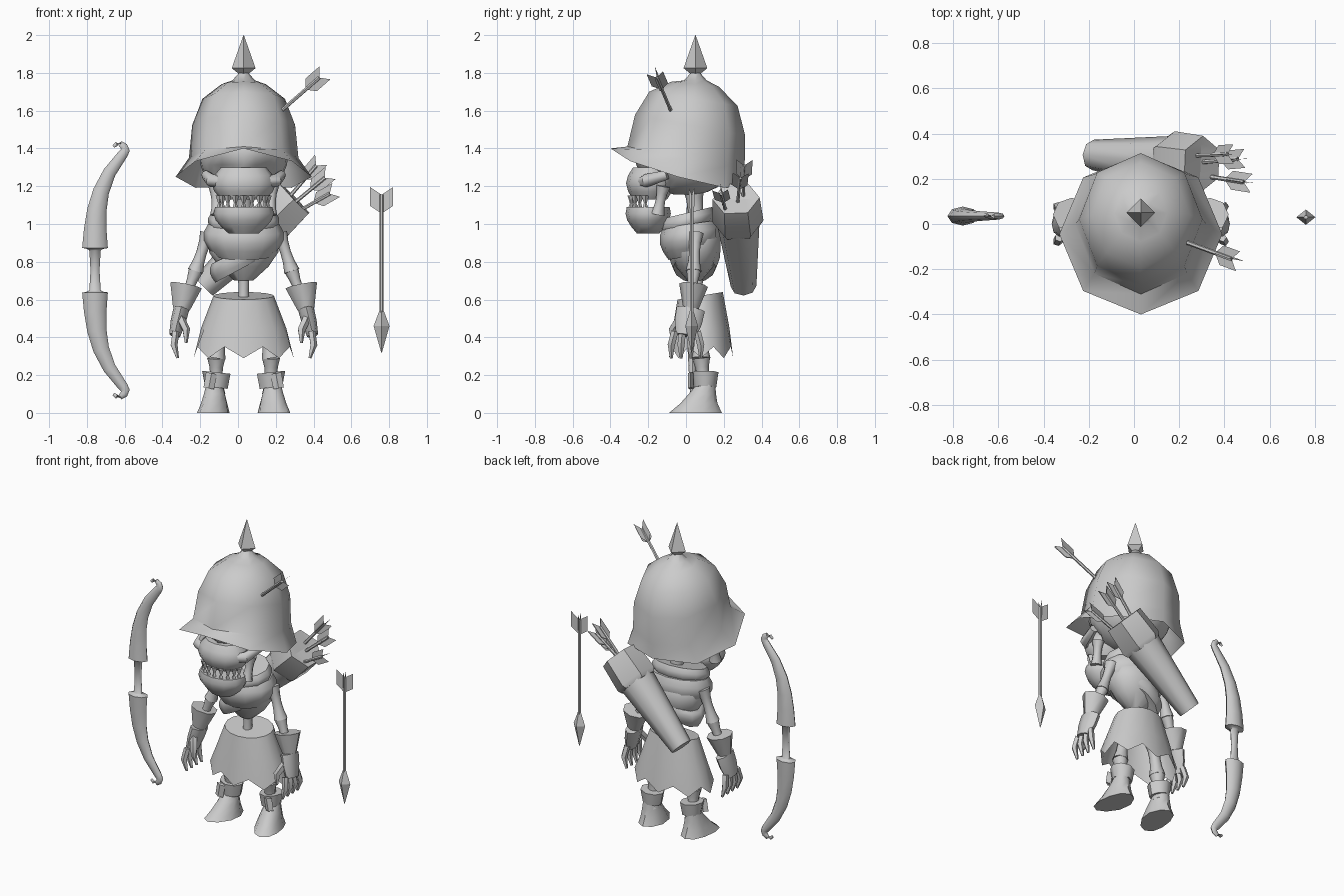
import bpy
from math import sin, cos, pi, radians
from mathutils import Vector

if "Cube" in bpy.data.objects:
    bpy.data.objects.remove(bpy.data.objects["Cube"])

CENTRE = .03  # body centre line
X_AXIS, Y_AXIS, Z_AXIS = Vector((1, 0, 0)), Vector((0, 1, 0)), Vector((0, 0, 1))
shade = .6
colour = (shade, shade, shade, 1)
grey = bpy.data.materials.new("plain_grey")
grey.use_nodes = True
grey.diffuse_color = colour
grey.node_tree.nodes["Principled BSDF"].inputs["Base Color"].default_value = colour


def make(name, verts, faces, angle=45):
    mesh = bpy.data.meshes.new(name)
    mesh.from_pydata([tuple(v) for v in verts], [], faces)
    mesh.materials.append(grey)
    mesh.shade_smooth()
    mesh.set_sharp_from_angle(angle=radians(angle))
    part = bpy.data.objects.new(name, mesh)
    bpy.context.collection.objects.link(part)
    return part


def ring(z, width, depth, y=0, x=CENTRE, sides=8, tilt=0, lean=0, peak=0, jag=0):
    """Level oval; tilt and peak raise the front, lean raises the left, jag drops every other point."""
    points = []
    for i in range(sides):
        c, s = cos(2 * pi * i / sides), sin(2 * pi * i / sides)
        lift = tilt * c + lean * s + peak * c ** 4 - jag * (i % 2 == 0)
        points.append(Vector((x + width * s, y - depth * c, z + lift)))
    return points


def loft(name, rings, bottom=True, top=True, angle=45):
    sides, last = len(rings[0]), len(rings) - 1
    faces = []
    for k in range(last):
        for i in range(sides):
            a, b = k * sides + i, k * sides + (i + 1) % sides
            faces.append((a, b, b + sides, a + sides))
    if bottom:
        faces.append(tuple(reversed(range(sides))))
    if top:
        faces.append(tuple(range(last * sides, (last + 1) * sides)))
    return make(name, [v for points in rings for v in points], faces, angle)


def bowl(name, bottom, top, base, bulge, round_off=.8, **shape):
    """Swelling body that narrows again near the top."""
    rings = []
    for k in range(5):
        f = k / 4
        width = base + bulge * sin(pi * f * round_off)
        rings.append(ring(bottom + (top - bottom) * f, width, width * .75, sides=12, **shape))
    return loft(name, rings)


def tube(name, path, radii, flat=1, sides=8, ref=X_AXIS, angle=45):
    """Oval tube along a path; flat scales the width across ref."""
    path = [Vector(p) for p in path]
    rings = []
    for k, (point, radius) in enumerate(zip(path, radii)):
        along = (path[min(k + 1, len(path) - 1)] - path[max(k - 1, 0)]).normalized()
        u = (ref - along * ref.dot(along)).normalized()
        v = along.cross(u) * flat
        turns = [2 * pi * i / sides for i in range(sides)]
        rings.append([point + (u * cos(a) + v * sin(a)) * radius for a in turns])
    return loft(name, rings, angle=angle)


def bone(name, start, end, radius):
    """Thin shaft with knobbly ends."""
    steps = [k / 4 for k in range(5)]
    path = [Vector(start).lerp(Vector(end), f) for f in steps]
    return tube(name, path, [radius * (1 + .5 * (2 * f - 1) ** 2) for f in steps])


def arrow(name, start, end, wide, narrow, head=False):
    start, end = Vector(start), Vector(end)
    along = (end - start).normalized()
    u = Y_AXIS.cross(along).normalized()
    v = along.cross(u)
    nock = end - along * .04
    tube(name + "_shaft", [start, nock], [.01, .01], sides=6)
    verts, faces = [], []
    for out in (u * wide, -u * wide, v * narrow, -v * narrow):
        k = len(verts)
        verts += [nock - along * .1, end - along * .1 + out, end + out, nock]
        faces.append(range(k, k + 4))
    make(name + "_fletching", verts, [tuple(f) for f in faces])
    if head:
        path = [start - along * d for d in (.19, .05, -.03)]
        tube(name + "_head", path, [.002, .042, .012], flat=.8, sides=4, angle=20)


# Helmet: flared brim, rounded dome and spike
rings = [ring(1.25, .36, .355, y=-.045, tilt=.1, peak=.05)]
for k in range(4):
    a = k * pi / 7
    width = .29 * cos(a) ** .6
    rings.append(ring(1.35 + .4 * sin(a), width, width * 1.07, y=.05 * sin(a), tilt=.06 * cos(a)))
rings.append(ring(1.76, .06, .06, y=.05))
rings.append(ring(1.8, .025, .025, y=.05))
loft("helmet", rings, bottom=False, angle=50)
spike = [(1.79, .02), (1.825, .063), (2, .001)]
loft("helmet_spike", [ring(z, r, r, y=.05, sides=4) for z, r in spike], angle=30)

# Skull with dented eye sockets and nose
rings = []
for k in range(1, 14):
    a = pi * k / 14
    rings.append(ring(1.36 - .21 * cos(a), .235 * sin(a), .27 * sin(a), sides=24))
skull = loft("skull", rings)
for vert in skull.data.vertices:
    p = vert.co
    for x, z, size in ((-.11, 1.27, .075), (.11, 1.27, .075), (0, 1.22, .04)):
        distance = Vector((p.x - CENTRE - x, p.z - z)).length
        if p.y < 0:
            p.y += size * max(0, 1 - (distance / size) ** 2)

# Jaws and teeth
bowl("upper_jaw", 1.13, 1.3, .12, .05, round_off=1, y=-.19)
bowl("lower_jaw", .95, 1.09, .08, .08, round_off=.65, y=-.2)
for i in range(-4, 5):
    a = i * pi / 9
    x, y = CENTRE + .13 * sin(a), -.2 - .09 * cos(a)
    tube("upper_tooth", [(x, y, 1.15), (x, y, 1.1)], [.02, .004], sides=4)
    tube("lower_tooth", [(x, y, 1.07), (x, y, 1.12)], [.02, .004], sides=4)

# Neck, spine, ribs, scarf and strap
bone("neck", (CENTRE, .06, .95), (CENTRE, .04, 1.2), .04)
bone("spine", (CENTRE, .06, .5), (CENTRE, .06, .8), .027)
bowl("ribcage", .7, 1, .05, .14, y=.045)
bowl("lower_scarf", .83, 1, .15, .065, y=.02, tilt=-.02)
bowl("upper_scarf", .95, 1.06, .14, .05, y=.01, tilt=-.03)
bowl("chest_strap", .77, .87, .15, .03, y=.045, lean=.08)

# Skirt with ragged hem
loft("skirt", [ring(.35, .265, .17, y=.08, sides=16, jag=.06),
               ring(.45, .225, .15, y=.08, sides=16),
               ring(.62, .16, .12, y=.075, sides=16, tilt=-.02)], bottom=False)

# Limbs, one set per side
for s, side in ((-1, "right_"), (1, "left_")):
    def at(out, y, z):
        return Vector((CENTRE + s * out, y, z))

    # Arm and glove
    shoulder, elbow, wrist = at(.19, .05, .95), at(.255, .04, .75), at(.33, .025, .55)
    bone(side + "upper_arm", shoulder, elbow, .028)
    bone(side + "forearm", elbow, wrist, .025)
    tube(side + "glove_cuff", [at(.305, .04, .675), wrist], [.085, .045], flat=.9)
    knuckles = at(.365, 0, .41)
    tube(side + "palm", [wrist, wrist.lerp(knuckles, .5), knuckles], [.042, .04, .03], flat=1.8)
    for i in range(4):
        y = .04 * i - .06
        tube(side + "finger", [at(.36, y, .43), at(.37, y * 1.3, .36), at(.35, y * 1.3, .29)],
             [.02, .02, .008], sides=5)
    tube(side + "thumb", [at(.335, -.03, .5), at(.305, -.07, .44), at(.305, -.07, .37)],
         [.024, .022, .008], sides=5)
    tube(side + "cheekbone", [at(.09, -.25, 1.22), at(.17, -.21, 1.23), at(.2, -.1, 1.26)],
         [.025, .035, .025], ref=Z_AXIS)
    bone(side + "jaw_hinge", at(.14, -.15, 1.05), at(.15, -.12, 1.2), .025)

    # Leg and boot
    knee = at(.145, .08, .29)
    bone(side + "thigh", at(.11, .08, .5), knee, .033)
    bone(side + "shin", knee, at(.145, .1, .1), .032)
    ankle = dict(x=CENTRE + s * .145, y=.1, lean=s * .008)
    loft(side + "boot_cuff", [ring(.135, .06, .06, **ankle), ring(.215, .075, .072, **ankle)])
    tube(side + "buckle", [at(.17, .025, .21), at(.185, .025, .13)], [.03, .028], flat=.5, sides=4)
    rings = []
    for k in range(4):
        f = k / 3
        rings.append(ring(.15 * f, .085 - .04 * f, .14 - .09 * f ** .7, y=.05 + .055 * f,
                          x=CENTRE + s * .155, sides=10))
    boot = loft(side + "boot", rings)
    for vert in boot.data.vertices:
        vert.co.x += s * max(.05 - vert.co.y, 0) / 4

# Quiver slung across the back
low, high = Vector((-.18, .305, .67)), Vector((.3, .265, 1.135))
tube("quiver_body", [low, low.lerp(high, .75)], [.068, .115], ref=Y_AXIS)
tube("quiver_collar", [low.lerp(high, f) for f in (.7, .74, 1, .98, .9)],
     [.12, .135, .125, .09, .085], sides=6, ref=Y_AXIS, angle=30)
for i, tip in enumerate(((.44, .31, 1.34), (.49, .29, 1.27), (.52, .18, 1.18))):
    arrow("quiver_arrow", (.2, .3 - .035 * i, 1.06 - .03 * i), tip, .042, .042)

# Arrow stuck in the helmet and a loose upright arrow
arrow("helmet_arrow", (.23, -.08, 1.6), (.46, -.165, 1.8), .045, .045)
arrow("loose_arrow", (.76, .03, .51), (.76, .03, 1.195), .06, .015, head=True)

# Bow: grip, curved limb and hooked tip, mirrored about the middle
middle, grip_x = .755, -.757
half = [(0, .105, .03), (0, .113, .042)]
for k in range(6):
    t = k / 5
    half.append((.15 * t ** 3, .118 + .5 * t, .068 - .042 * t))
for k in range(5):
    a = k * pi / 5
    half.append((.125 + .035 * cos(a), .635 + .035 * sin(a), .024 - .004 * k))
whole = [(x, -z, r) for x, z, r in reversed(half)] + [(0, 0, .024)] + half
tube("bow", [(grip_x + x, .035, middle + z) for x, z, r in whole], [r for x, z, r in whole],
     flat=.62, ref=Vector((1, 0, .01)))
